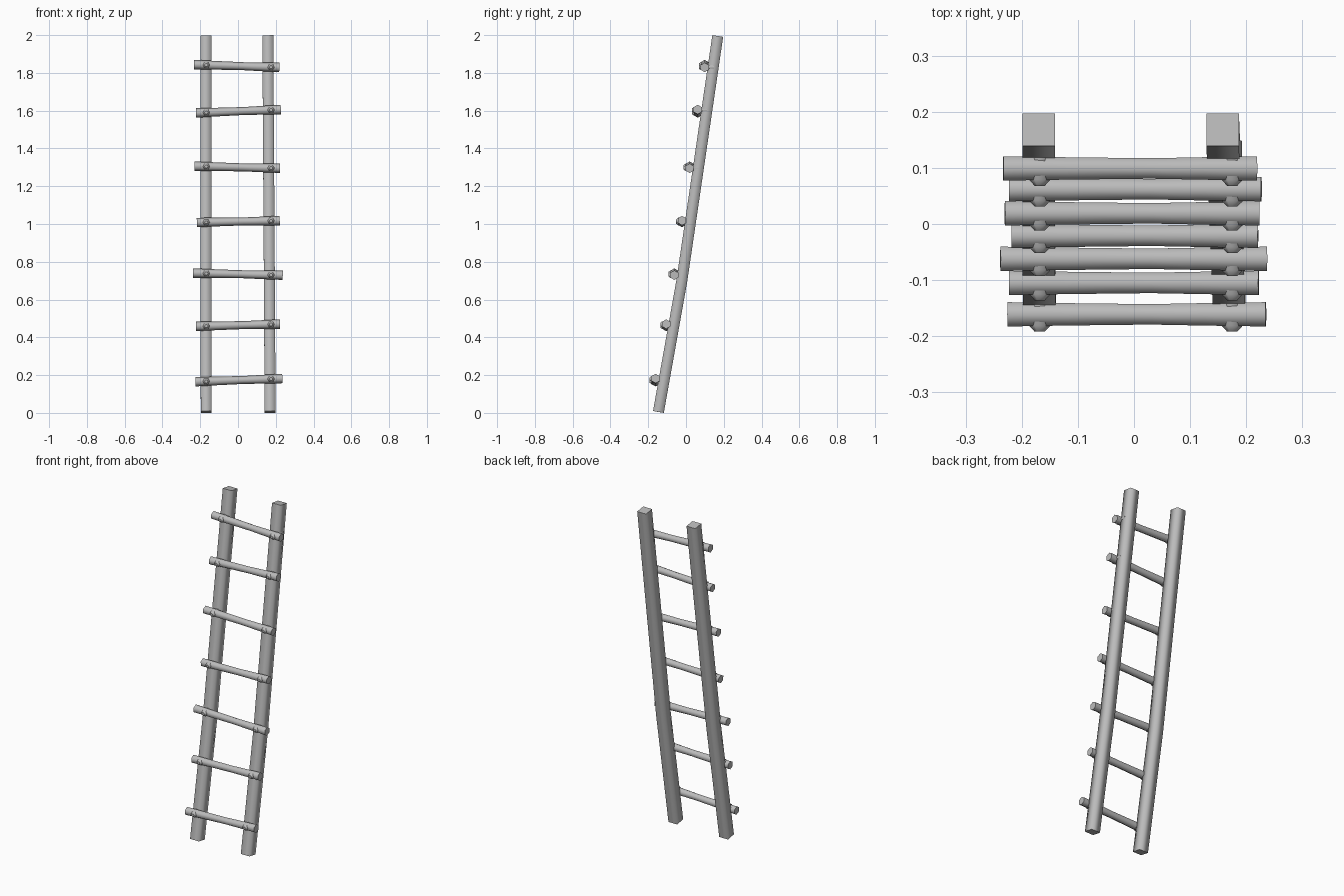
import bpy, bmesh, math
from mathutils import Vector

cube = bpy.data.objects.get("Cube")
if cube:
    bpy.data.objects.remove(cube)

grey = bpy.data.materials.new("weathered grey")
grey.use_nodes = True
colour = (0.5, 0.5, 0.5, 1)
grey.diffuse_color = colour
grey.node_tree.nodes["Principled BSDF"].inputs["Base Color"].default_value = colour


def tube(name, path, radii, sides, side_axis, turn):
    """Sweep a regular polygon along a path; smooth sides, crisp flat ends."""
    bm = bmesh.new()
    pts = [Vector(p) for p in path]
    rings = []
    for i, (p, r) in enumerate(zip(pts, radii)):
        along = (pts[min(i + 1, len(pts) - 1)] - pts[max(i - 1, 0)]).normalized()
        v = along.cross(Vector(side_axis)).normalized()
        u = v.cross(along)
        angles = [turn + math.tau * k / sides for k in range(sides)]
        rings.append([bm.verts.new(p + r * (u * math.cos(a) + v * math.sin(a))) for a in angles])
    for a, b in zip(rings, rings[1:]):
        for k in range(sides):
            n = (k + 1) % sides
            bm.faces.new((a[k], a[n], b[n], b[k])).smooth = True
    for ring in (rings[0], rings[-1]):
        cap = bm.faces.new(ring)
        for e in cap.edges:
            e.smooth = False
    bmesh.ops.recalc_face_normals(bm, faces=bm.faces)
    mesh = bpy.data.meshes.new(name)
    bm.to_mesh(mesh)
    bm.free()
    mesh.materials.append(grey)
    ob = bpy.data.objects.new(name, mesh)
    bpy.context.collection.objects.link(ob)
    return ob


# Leaning square rails with a slight bend
rail_path = [(-0.146, 0.005), (-0.022, 0.7), (0.168, 1.995)]
for name, xs in (("right_rail", (-0.168, -0.17, -0.17)), ("left_rail", (0.17, 0.166, 0.158))):
    tube(name, [(x, y, z) for x, (y, z) in zip(xs, rail_path)],
         [0.041] * 3, 4, (1, 0, 0), math.pi / 4)

# Uneven rungs: right end x, left end x, depth, right end height, left end height
rungs = [
    (-0.225, 0.235, -0.161, 0.165, 0.182),
    (-0.222, 0.222, -0.105, 0.458, 0.470),
    (-0.238, 0.237, -0.062, 0.740, 0.729),
    (-0.218, 0.221, -0.021, 1.008, 1.018),
    (-0.230, 0.223, 0.019, 1.306, 1.295),
    (-0.222, 0.227, 0.062, 1.588, 1.606),
    (-0.233, 0.219, 0.099, 1.844, 1.829),
]
for i, (x0, x1, y, z0, z1) in enumerate(rungs, 1):
    def at(x):
        return Vector((x, y, z0 + (z1 - z0) * (x - x0) / (x1 - x0)))

    tube(f"rung_{i}", [at(x) for x in (x0, -0.12, 0.03, 0.12, x1)],
         [0.025, 0.023, 0.021, 0.023, 0.025], 6, (0, 0, 1), 0)
    # Tapered pegs holding the rung to each rail
    for side, x in (("right", -0.168), ("left", 0.175)):
        c = at(x)
        tube(f"{side}_peg_{i}", [c + Vector((0, d, 0)) for d in (0.05, -0.02, -0.031)],
             [0.017, 0.019, 0.009], 6, (1, 0, 0), 0)
